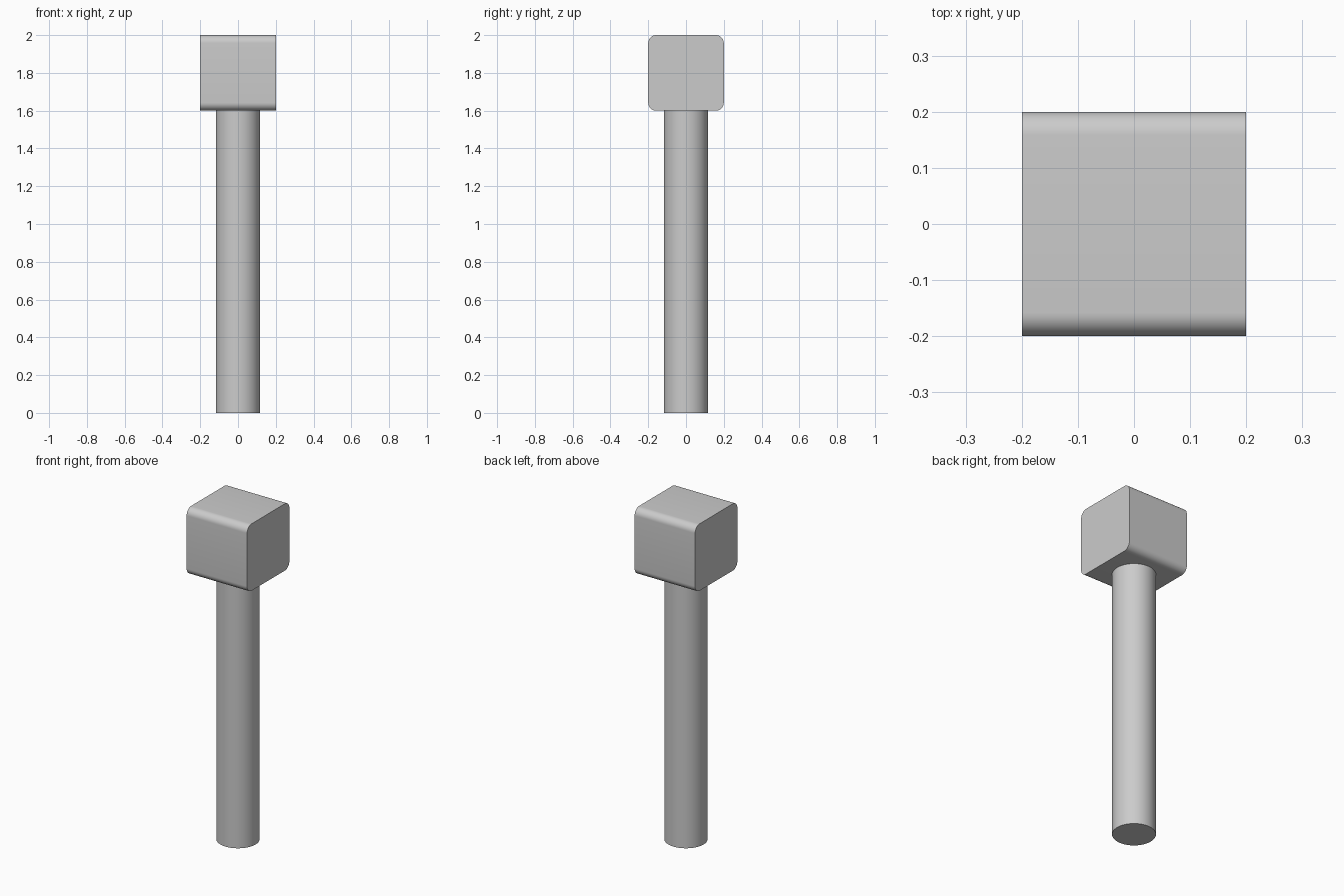
import bpy, bmesh

if "Cube" in bpy.data.objects:
    bpy.data.objects.remove(bpy.data.objects["Cube"])

HEAD = 0.4
SHAFT_R = 0.117
SHAFT_H = 1.6


def finish(obj):
    bpy.ops.object.select_all(action='DESELECT')
    obj.select_set(True)
    bpy.context.view_layer.objects.active = obj
    bpy.ops.object.shade_smooth_by_angle()


# Round handle shaft
bpy.ops.mesh.primitive_cylinder_add(vertices=64, radius=SHAFT_R, depth=SHAFT_H,
                                    location=(0, 0, SHAFT_H / 2))
shaft = bpy.context.object
shaft.name = "shaft"
finish(shaft)

# Block head, with only the edges running along x rounded
bm = bmesh.new()
bmesh.ops.create_cube(bm, size=HEAD)
long_edges = [e for e in bm.edges
              if abs(e.verts[0].co.x - e.verts[1].co.x) > HEAD / 2]
bmesh.ops.bevel(bm, geom=long_edges, offset=0.042, offset_type='OFFSET',
                segments=10, profile=0.5, affect='EDGES')
mesh = bpy.data.meshes.new("head")
bm.to_mesh(mesh)
bm.free()
head = bpy.data.objects.new("head", mesh)
head.location.z = SHAFT_H + HEAD / 2
bpy.context.collection.objects.link(head)
finish(head)
